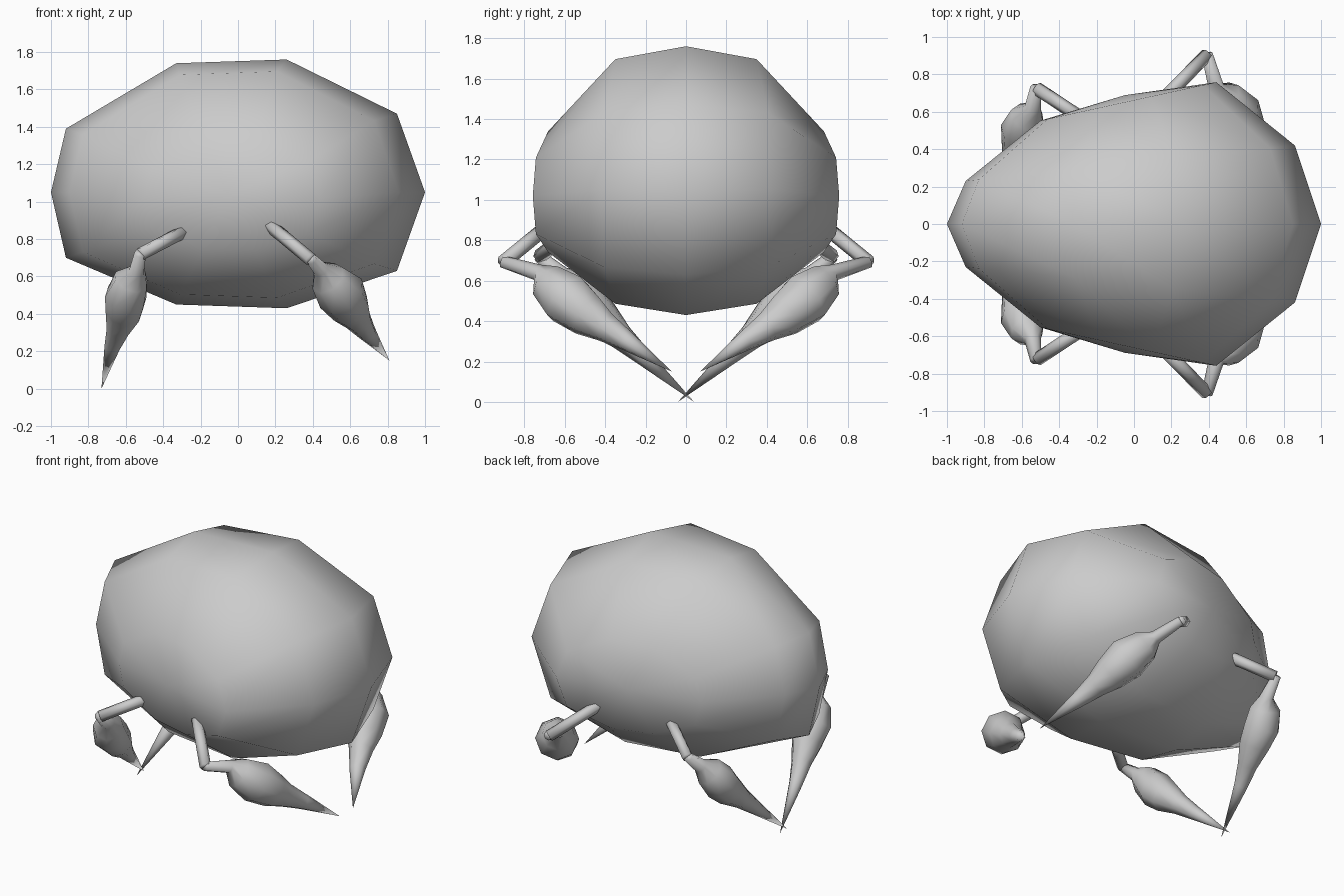
import bpy, bmesh, math
from mathutils import Vector

cube = bpy.data.objects.get("Cube")
if cube:
    bpy.data.objects.remove(cube)

grey = bpy.data.materials.new("plain grey")
grey.use_nodes = True
GREY = (0.6, 0.6, 0.6, 1)
grey.diffuse_color = GREY
grey.node_tree.nodes["Principled BSDF"].inputs["Base Color"].default_value = GREY


def finish(name, bm):
    """Turn a bmesh into a smooth grey object."""
    bmesh.ops.recalc_face_normals(bm, faces=bm.faces)
    mesh = bpy.data.meshes.new(name)
    bm.to_mesh(mesh)
    bm.free()
    mesh.materials.append(grey)
    for poly in mesh.polygons:
        poly.use_smooth = True
    obj = bpy.data.objects.new(name, mesh)
    bpy.context.collection.objects.link(obj)
    return obj


def bridge(bm, a, b):
    """Quads between two closed rings of equal size."""
    n = len(a)
    for i in range(n):
        bm.faces.new((a[i], a[(i + 1) % n], b[(i + 1) % n], b[i]))


def fan(bm, ring, tip):
    n = len(ring)
    for i in range(n):
        bm.faces.new((ring[i], ring[(i + 1) % n], tip))


# Body: ten-sided outline shrunk towards a pole on each side, wider at +x
OUTLINE = [(1, 0), (.85, .42), (.26, .71), (-.33, .69), (-.92, .34),
           (-1, 0), (-.92, -.35), (-.33, -.60), (.26, -.62), (.85, -.42)]


def body_point(x, y, z):
    return (x, y * (1 + .33 * x), 1.05 + z)


bm = bmesh.new()
rings = []
# ring values: sideways offset, size in x, size in z, shift in x, shift in z
for y, fx, fz, dx, dz in ((-.662, .47, .45, -.03, -.03), (-.327, .88, .91, -.02, 0),
                          (0, 1, 1, 0, 0),
                          (.327, .88, .91, -.02, 0), (.662, .47, .45, -.03, -.03)):
    rings.append([bm.verts.new(body_point(x * fx + dx, y, z * fz + dz)) for x, z in OUTLINE])
for a, b in zip(rings, rings[1:]):
    bridge(bm, a, b)
fan(bm, rings[0], bm.verts.new(body_point(-.05, -.70, -.01)))
fan(bm, rings[-1], bm.verts.new(body_point(-.05, .70, -.01)))
finish("body", bm)


def tube(bm, path, sides):
    """Tapered tube through (x, y, z, radius) points; zero radius makes a tip."""
    pts = [Vector(p[:3]) for p in path]
    prev = None
    for i, p in enumerate(path):
        d = (pts[min(i + 1, len(pts) - 1)] - pts[max(i - 1, 0)]).normalized()
        u = d.cross(Vector((0, 0, 1))).normalized()
        v = d.cross(u)
        if p[3] == 0:
            fan(bm, prev, bm.verts.new(pts[i]))
            return
        ring = []
        for k in range(sides):
            t = 2 * math.pi * k / sides
            ring.append(bm.verts.new(pts[i] + p[3] * (math.cos(t) * u + math.sin(t) * v)))
        if prev:
            bridge(bm, prev, ring)
        else:
            bm.faces.new(ring)
        prev = ring
    bm.faces.new(prev)


# Legs: thin upper rod, then a lower rod swelling into a bulb and a long spike
LEGS = {
    "broad_end_leg": (
        [(.15, .66, .89, .036), (.39, .905, .69, .036)],
        [(.39, .91, .695, .03), (.44, .73, .64, .042), (.48, .68, .59, .10),
         (.55, .59, .51, .135), (.60, .49, .43, .11), (.64, .40, .37, .075),
         (.69, .29, .30, .05), (.81, .07, .15, 0)]),
    "narrow_end_leg": (
        [(-.27, .56, .85, .036), (-.52, .725, .72, .036)],
        [(-.525, .73, .725, .03), (-.54, .62, .63, .045), (-.57, .57, .58, .095),
         (-.60, .50, .49, .115), (-.61, .42, .41, .10), (-.64, .32, .32, .065),
         (-.67, .22, .23, .045), (-.73, -.04, 0, 0)]),
}
for name, (upper, lower) in LEGS.items():
    for side, s in (("front", -1), ("back", 1)):
        bm = bmesh.new()
        for path, sides in ((upper, 6), (lower, 8)):
            tube(bm, [(x, s * y, z, r) for x, y, z, r in path], sides)
        finish(side + "_" + name, bm)
